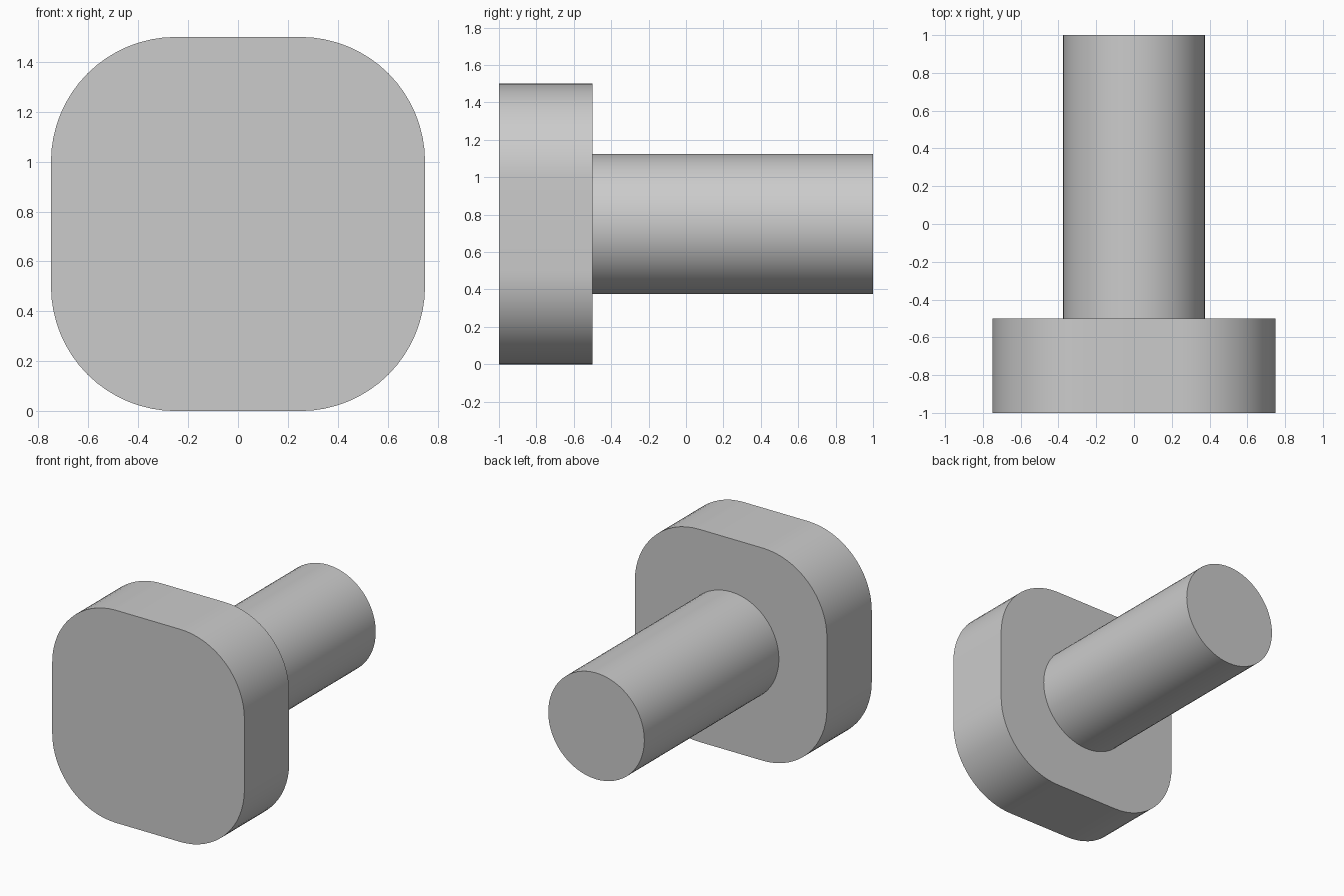
import bpy, bmesh, math

if "Cube" in bpy.data.objects:
    bpy.data.objects.remove(bpy.data.objects["Cube"])

grey = bpy.data.materials.new("plain grey")
grey.diffuse_color = (0.6, 0.6, 0.6, 1)
grey.use_nodes = True
grey.node_tree.nodes["Principled BSDF"].inputs["Base Color"].default_value = grey.diffuse_color

CENTRE_Z = 0.75


def rounded_square(half, radius, steps):
    """Outline in x and z; half == radius gives a circle."""
    inner = half - radius
    points = []
    for corner in range(4):
        mid = math.radians(45 + 90 * corner)
        cx = math.copysign(inner, math.cos(mid))
        cz = math.copysign(inner, math.sin(mid))
        for i in range(steps + 1):
            if inner == 0 and i == steps:
                continue  # neighbouring arcs share this point on a circle
            a = math.pi / 2 * (corner + i / steps)
            points.append((cx + radius * math.cos(a),
                           CENTRE_Z + cz + radius * math.sin(a)))
    return points


def extrude_y(name, outline, y0, y1):
    bm = bmesh.new()
    face = bm.faces.new([bm.verts.new((x, y0, z)) for x, z in outline])
    result = bmesh.ops.extrude_face_region(bm, geom=[face], use_keep_orig=True)
    moved = [g for g in result["geom"] if isinstance(g, bmesh.types.BMVert)]
    bmesh.ops.translate(bm, verts=moved, vec=(0, y1 - y0, 0))
    bmesh.ops.recalc_face_normals(bm, faces=bm.faces)
    mesh = bpy.data.meshes.new(name)
    bm.to_mesh(mesh)
    bm.free()
    mesh.materials.append(grey)
    obj = bpy.data.objects.new(name, mesh)
    bpy.context.collection.objects.link(obj)
    bpy.ops.object.select_all(action='DESELECT')
    obj.select_set(True)
    bpy.context.view_layer.objects.active = obj
    bpy.ops.object.shade_smooth_by_angle(angle=math.radians(30))
    return obj


# Thick head plate with rounded corners
extrude_y("head", rounded_square(0.75, 0.5, 16), -1.0, -0.5)

# Round shaft behind the head
extrude_y("shaft", rounded_square(0.375, 0.375, 16), -0.5, 1.0)
